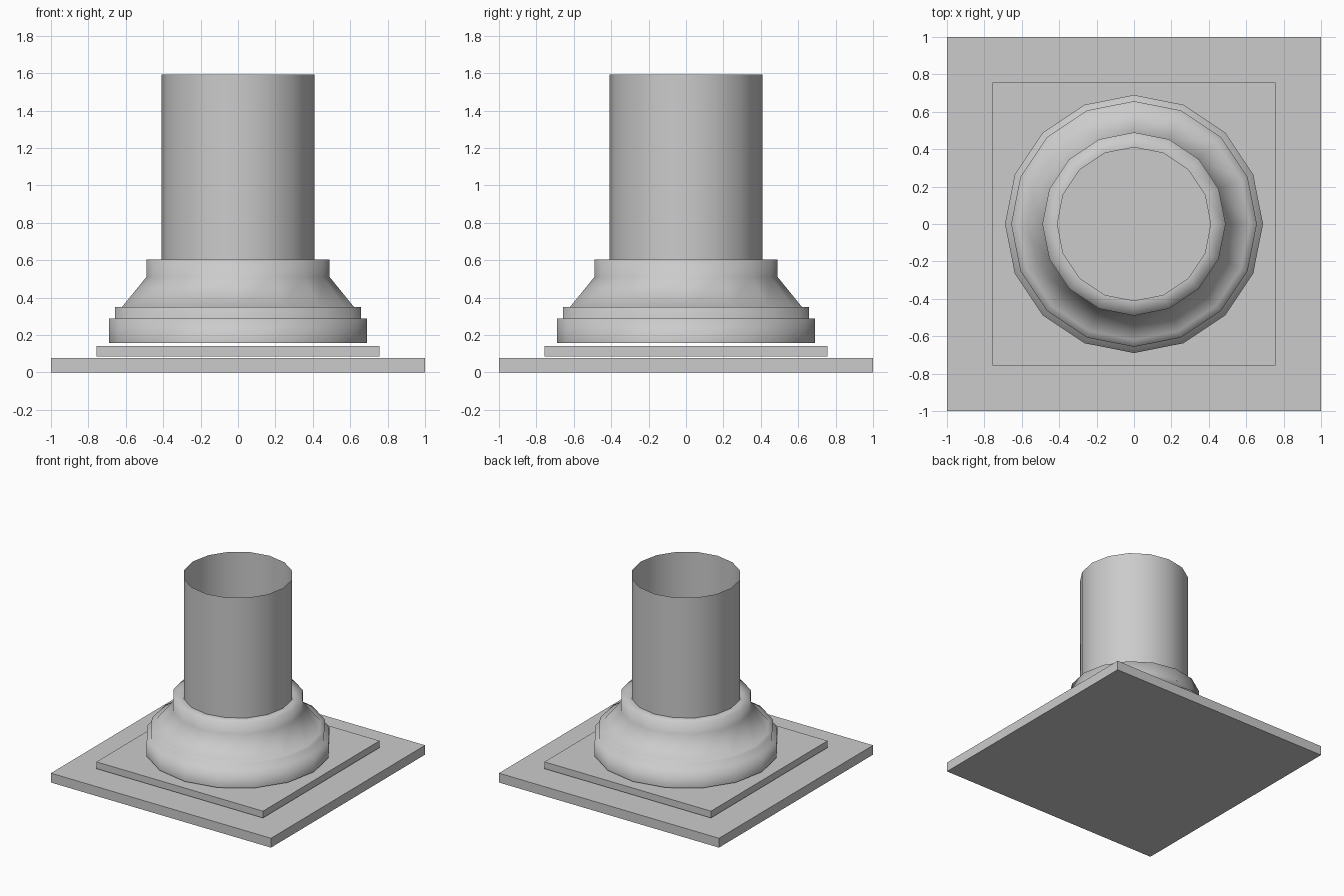
import bpy, bmesh, math

if "Cube" in bpy.data.objects:
    bpy.data.objects.remove(bpy.data.objects["Cube"])

SIDES = 16


def slab(name, half, z0, z1):
    """Square slab between two heights."""
    bm = bmesh.new()
    bmesh.ops.create_cube(bm, size=1)
    bmesh.ops.scale(bm, vec=(2 * half, 2 * half, z1 - z0), verts=bm.verts)
    bmesh.ops.translate(bm, vec=(0, 0, (z0 + z1) / 2), verts=bm.verts)
    finish(name, bm, False)


def lathe(name, profile):
    """Open surface of revolution from (radius, height) points, bottom to top."""
    bm = bmesh.new()
    rings = []
    for r, z in profile:
        angles = [2 * math.pi * i / SIDES for i in range(SIDES)]
        rings.append([bm.verts.new((r * math.cos(a), r * math.sin(a), z)) for a in angles])
    for low, high in zip(rings, rings[1:]):
        for i in range(SIDES):
            j = (i + 1) % SIDES
            bm.faces.new((low[i], low[j], high[j], high[i]))
    finish(name, bm, True)


def finish(name, bm, smooth):
    for f in bm.faces:
        f.smooth = smooth
    mesh = bpy.data.meshes.new(name)
    bm.to_mesh(mesh)
    bm.free()
    bpy.context.collection.objects.link(bpy.data.objects.new(name, mesh))


# Two square plinth slabs with thin gaps between the courses
slab("lower_plinth", 1.0, 0.0, 0.077)
slab("upper_plinth", 0.757, 0.086, 0.142)

# Moulded round base: stepped foot, sloping shoulder, collar and ledge
lathe("column_base", [(0.69, 0.157), (0.69, 0.287), (0.657, 0.287), (0.657, 0.35),
                      (0.62, 0.35), (0.49, 0.51), (0.49, 0.605), (0.41, 0.605)])

# Hollow shaft, open at the top
lathe("column_shaft", [(0.41, 0.605), (0.41, 1.592)])
